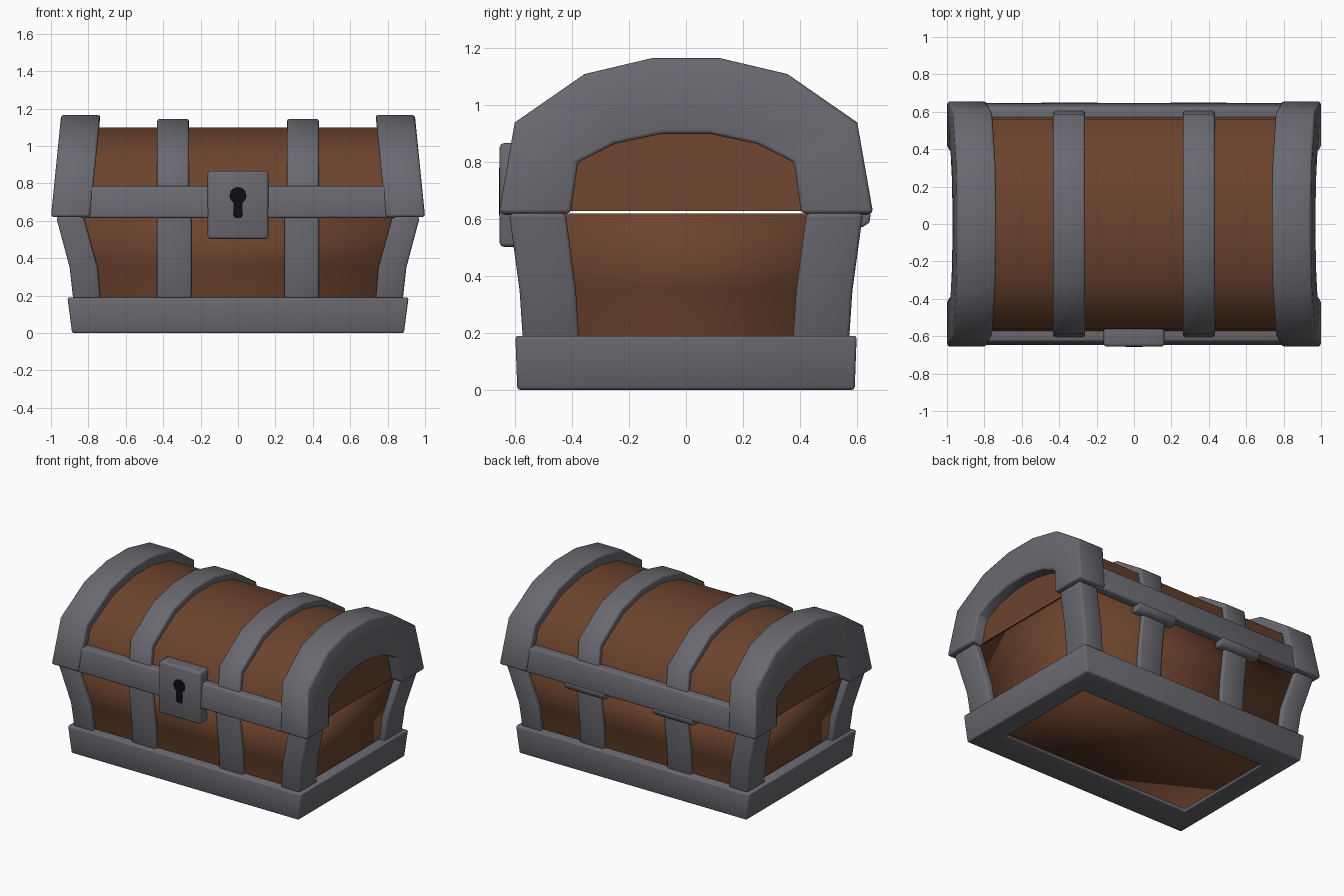
import bpy, bmesh, math

if "Cube" in bpy.data.objects:
    bpy.data.objects.remove(bpy.data.objects["Cube"], do_unlink=True)


def material(name, rgb):
    m = bpy.data.materials.new(name)
    m.use_nodes = True
    m.diffuse_color = (*rgb, 1)
    bsdf = m.node_tree.nodes["Principled BSDF"]
    bsdf.inputs["Base Color"].default_value = (*rgb, 1)
    bsdf.inputs["Roughness"].default_value = 0.8
    return m


WOOD = material("brown wood", (0.15, 0.056, 0.026))
IRON = material("grey iron", (0.14, 0.14, 0.16))
BLACK = material("keyhole black", (0.004, 0.004, 0.004))


def loft(name, rings, mat, bevel=0.0, closed=False, smooth=60):
    """Skin a row of equal rings of points; cap the ends unless closed."""
    bm = bmesh.new()
    rows = [[bm.verts.new(p) for p in ring] for ring in rings]
    n = len(rows[0])
    pairs = list(zip(rows, rows[1:])) + ([(rows[-1], rows[0])] if closed else [])
    for a, b in pairs:
        for i in range(n):
            j = (i + 1) % n
            bm.faces.new((a[i], a[j], b[j], b[i]))
    if not closed:
        bm.faces.new(rows[0])
        bm.faces.new(rows[-1])
    bmesh.ops.recalc_face_normals(bm, faces=bm.faces)
    if bevel:
        sharp = [e for e in bm.edges if e.calc_face_angle(0) > math.radians(50)]
        bmesh.ops.bevel(bm, geom=sharp, offset=bevel, segments=2,
                        profile=0.5, affect='EDGES', clamp_overlap=True)
    me = bpy.data.meshes.new(name)
    bm.to_mesh(me)
    bm.free()
    me.materials.append(mat)
    ob = bpy.data.objects.new(name, me)
    bpy.context.collection.objects.link(ob)
    bpy.ops.object.select_all(action='DESELECT')
    ob.select_set(True)
    bpy.context.view_layer.objects.active = ob
    bpy.ops.object.shade_smooth_by_angle(angle=math.radians(smooth))
    return ob


def rect(x0, x1, y0, y1, z):
    return [(x0, y0, z), (x1, y0, z), (x1, y1, z), (x0, y1, z)]


def full(half):
    """Mirror half an arch profile of (y, z) points across y = 0."""
    return half + [(-y, z) for y, z in reversed(half)]


RIM = 0.62
LEAN = 0.1  # inward lean of the lid ends per unit of height


def lean(x, z):
    return x - math.copysign(LEAN * (z - RIM), x)


def arch(name, outer, inner, x0, x1, slope, bevel):
    rings = []
    for (yo, zo), (yi, zi) in zip(full(outer), full(inner)):
        put = lean if slope else (lambda x, z: x)
        rings.append([(put(x0, zo), yo, zo), (put(x1, zo), yo, zo),
                      (put(x1, zi), yi, zi), (put(x0, zi), yi, zi)])
    return loft(name, rings, IRON, bevel)


# Wooden body, softly shaded all round, and lid
loft("body", [rect(-x, x, -y, y, z) for x, y, z in
              [(.82, .52, .02), (.84, .54, .19), (.855, .55, .35), (.92, .588, RIM)]],
     WOOD, smooth=179)
lid_half = [(.595, .628), (.558, .90), (.318, 1.05), (.107, 1.10)]
loft("lid", [[(lean(x, z), y, z) for y, z in full(lid_half)] for x in (-.92, .92)], WOOD)

# Base frame, open in the middle
corners = [(-1, -1), (1, -1), (1, 1), (-1, 1)]
loft("base_frame", [[(sx * x, sy * y, z) for x, y, z in
                     [(.887, .593, 0), (.912, .6, .19), (.74, .38, .19), (.74, .38, 0)]]
                    for sx, sy in corners], IRON, .01, closed=True)

# Corner posts
post = [(.735, .88, .375, .573, .17), (.75, .90, .387, .585, .35), (.825, .972, .423, .622, RIM)]
for sx, sy in corners:
    side = ("left" if sx > 0 else "right") + ("_front" if sy < 0 else "_back")
    loft("corner_post_" + side,
         [[(sx * x, sy * y, z) for x, y, z in rect(x0, x1, y0, y1, z)]
          for x0, x1, y0, y1, z in post], IRON, .012)

# Lid end arches and lid straps
cap_out = [(.658, RIM), (.602, .94), (.357, 1.11), (.12, 1.166)]
cap_in = [(.405, RIM), (.38, .80), (.25, .865), (.085, .90)]
strap_out = [(.622, .64), (.585, .925), (.34, 1.09), (.115, 1.145)]
strap_in = [(.54, .64), (.51, .87), (.29, 1.02), (.10, 1.06)]
for s, side in ((1, "left"), (-1, "right")):
    arch("lid_end_arch_" + side, cap_out, cap_in, s * .79, s * 1.0, True, .014)
    arch("lid_strap_" + side, strap_out, strap_in, s * .262, s * .432, False, .012)

    # Body straps on front and back
    for t, face in ((-1, "front"), (1, "back")):
        loft(f"body_strap_{face}_{side}",
             [[(s * x, t * y, z) for x, y, z in rect(.248, .432, y0, y1, z)]
              for y0, y1, z in [(.48, .565, .17), (.49, .577, .35), (.52, .612, RIM)]],
             IRON, .012)

    # Hinges under the back band
    loft("hinge_" + side, [rect(min(s * .19, s * .5), max(s * .19, s * .5), .56, y, z)
                           for y, z in [(.622, .573), (.645, .588), (.65, .625)]], IRON, .008)

# Rim bands along the lid, front and back
for t, face in ((-1, "front"), (1, "back")):
    loft("rim_band_" + face, [[(x, t * y, z) for y, z in
                               [(.53, .615), (.648, .615), (.628, .787), (.53, .787)]]
                              for x in (-.84, .84)], IRON, .012)

# Lock plate with keyhole
loft("lock_plate", [rect(-.162, .162, -.655, -.54, z) for z in (.503, .867)], IRON, .014)
hole = [(.046 * math.sin(a), .735 + .046 * math.cos(a))
        for a in (math.radians(-150 + 30 * i) for i in range(11))]
hole += [(.026, .63), (.015, .615), (-.015, .615), (-.026, .63)]
loft("keyhole", [[(x, y, z) for x, z in hole] for y in (-.658, -.65)], BLACK)
